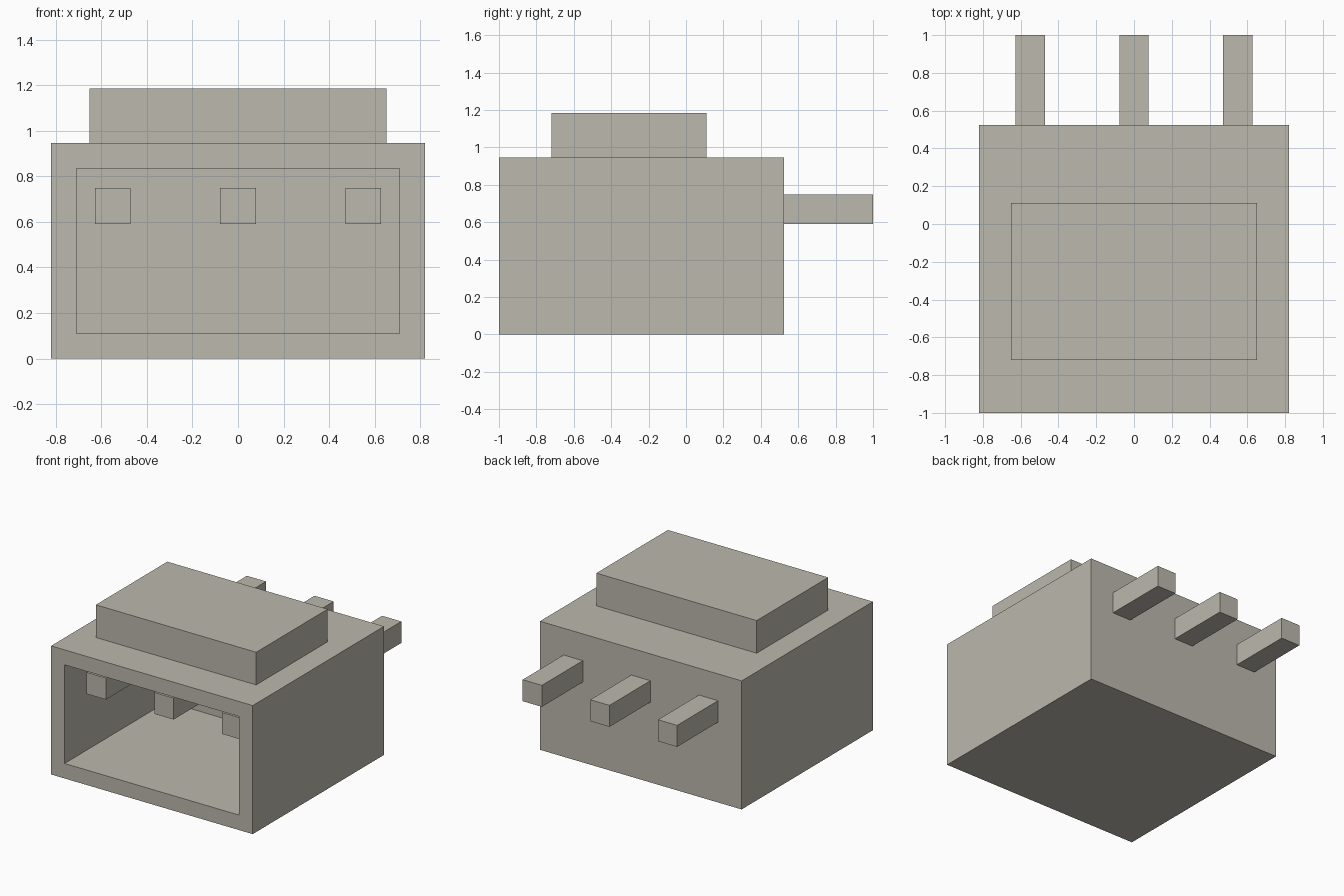
import bpy
import bmesh
from mathutils import Vector

cube = bpy.data.objects.get("Cube")
if cube:
    bpy.data.objects.remove(cube, do_unlink=True)

# Single warm grey plastic
COLOUR = (0.50, 0.485, 0.418, 1.0)
grey = bpy.data.materials.new("warm grey")
grey.use_nodes = True
grey.diffuse_color = COLOUR
grey.node_tree.nodes["Principled BSDF"].inputs["Base Color"].default_value = COLOUR


def box(name, low, high, edit=None):
    """Axis-aligned box between two corners, with an optional bmesh edit."""
    low, high = Vector(low), Vector(high)
    bm = bmesh.new()
    bmesh.ops.create_cube(bm, size=1)
    bmesh.ops.scale(bm, vec=high - low, verts=bm.verts)
    bmesh.ops.translate(bm, vec=(low + high) / 2, verts=bm.verts)
    if edit:
        edit(bm)
    mesh = bpy.data.meshes.new(name)
    bm.to_mesh(mesh)
    bm.free()
    mesh.materials.append(grey)
    obj = bpy.data.objects.new(name, mesh)
    bpy.context.collection.objects.link(obj)
    return obj


def hollow_front(bm):
    """Inset the front face and push it back to form the socket."""
    front = min(bm.faces, key=lambda f: f.calc_center_median().y)
    bmesh.ops.inset_region(bm, faces=[front], thickness=RIM, use_even_offset=True)
    pushed = bmesh.ops.extrude_discrete_faces(bm, faces=[front])["faces"][0]
    bmesh.ops.translate(bm, vec=(0, SOCKET_DEPTH, 0), verts=pushed.verts)


RIM = 0.11
SOCKET_DEPTH = 1.19

# Open-fronted housing
box("housing", (-0.82, -1.0, 0.0), (0.82, 0.525, 0.945), hollow_front)

# Raised block on the roof
box("top_block", (-0.652, -0.72, 0.945), (0.652, 0.11, 1.185))

# Three contact pins running through the back wall
for side, x in (("right", -0.55), ("middle", 0.0), ("left", 0.55)):
    box(f"{side}_pin", (x - 0.078, -0.86, 0.59), (x + 0.078, 1.0, 0.748))
